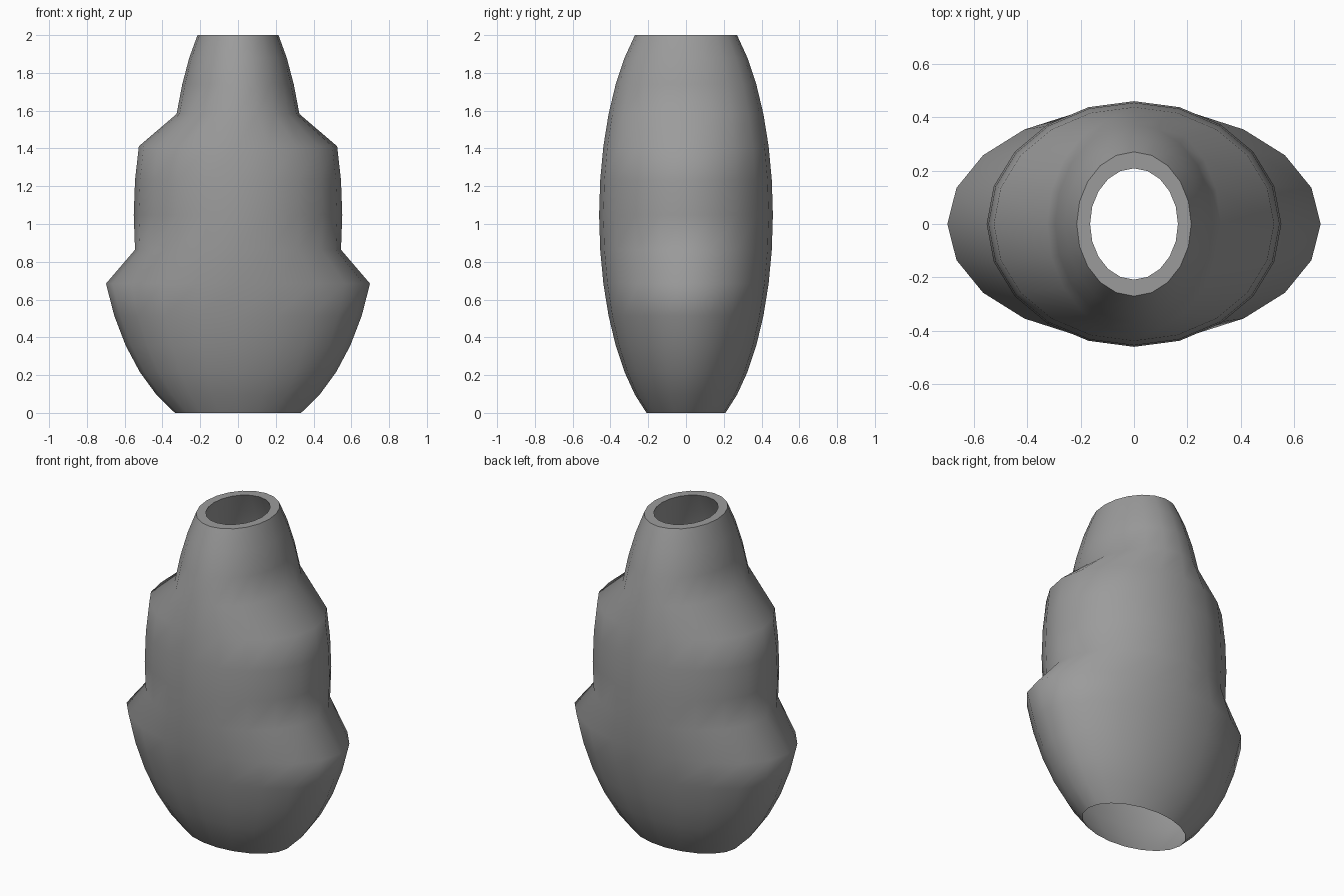
import bpy
import bmesh
from math import sin, cos, pi, radians

cube = bpy.data.objects.get("Cube")
if cube:
    bpy.data.objects.remove(cube)

SIDES = 20          # sides of each elliptical ring
CENTRE, HEIGHT = 1.048, 1.1765
DEPTH = 0.46

grey = bpy.data.materials.new("mid grey")
grey.use_nodes = True
colour = (0.33, 0.33, 0.33, 1)
grey.diffuse_color = colour
grey.node_tree.nodes["Principled BSDF"].inputs["Base Color"].default_value = colour


def width_at(step):
    """Half width of the three tiers: wide base, waist, narrow neck."""
    if step <= -2:
        return 0.735
    return 0.552 if step <= 2 else 0.365


def add_ring(bm, rx, ry, z):
    return [bm.verts.new((rx * cos(2 * pi * i / SIDES), ry * sin(2 * pi * i / SIDES), z))
            for i in range(SIDES)]


def bridge(bm, low, high):
    for i in range(SIDES):
        j = (i + 1) % SIDES
        bm.faces.new((low[i], low[j], high[j], high[i]))


# Stepped ellipsoid shell, cut off flat at both ends
bm = bmesh.new()
outer, inner = [], []
for step in range(-7, 7):
    angle = radians(9 * step)
    z = CENTRE + HEIGHT * sin(angle)
    rx, ry = width_at(step) * cos(angle), DEPTH * cos(angle)
    outer.append(add_ring(bm, rx, ry, z))
    # The wall thickens from a fine lower edge to the top rim
    if step > -7:
        inner.append(add_ring(bm, rx - 0.025 * z, ry - 0.031 * z, z))

# Outside going up, flat top rim, inside going down to the lower edge
loop = outer + inner[::-1] + [outer[0]]
for low, high in zip(loop, loop[1:]):
    bridge(bm, low, high)
bmesh.ops.recalc_face_normals(bm, faces=bm.faces)

mesh = bpy.data.meshes.new("vase_shell")
bm.to_mesh(mesh)
bm.free()
mesh.materials.append(grey)
vase = bpy.data.objects.new("vase_shell", mesh)
bpy.context.collection.objects.link(vase)

bpy.ops.object.select_all(action='DESELECT')
vase.select_set(True)
bpy.context.view_layer.objects.active = vase
bpy.ops.object.shade_smooth_by_angle(angle=radians(60))
